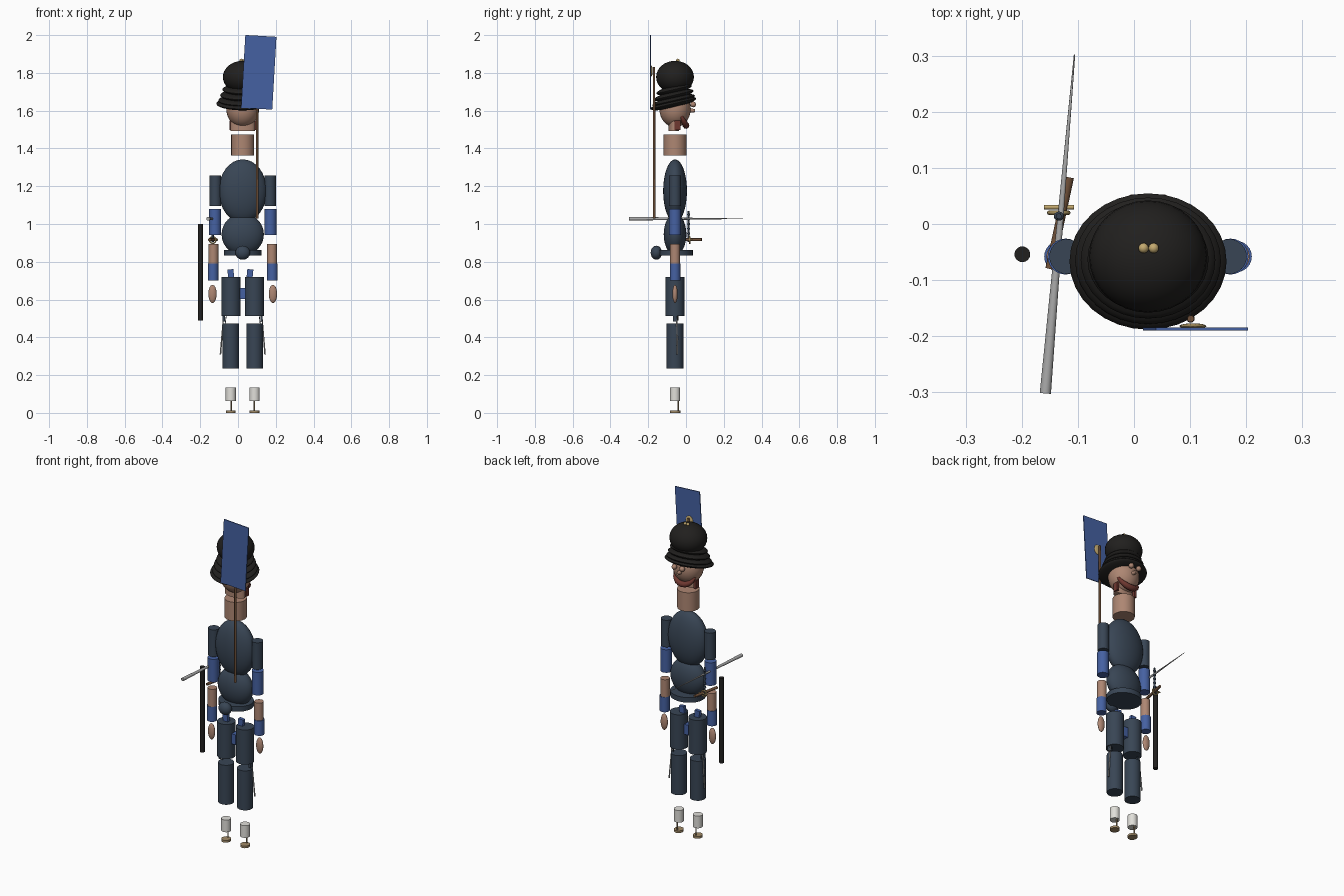
import bpy, math
from mathutils import Vector

if "Cube" in bpy.data.objects:
    bpy.data.objects.remove(bpy.data.objects["Cube"])

CX, CY = 0.025, -0.058   # body axis


def mat(name, r, g, b):
    m = bpy.data.materials.new(name)
    m.diffuse_color = (r, g, b, 1)
    m.use_nodes = True
    m.node_tree.nodes["Principled BSDF"].inputs["Base Color"].default_value = m.diffuse_color
    return m


NAVY = mat("navy", 0.04, 0.06, 0.09)
BLUE = mat("blue", 0.06, 0.12, 0.36)
SKIN = mat("skin", 0.42, 0.24, 0.17)
BLACK = mat("black", 0.015, 0.014, 0.013)
RED = mat("beard_red", 0.16, 0.04, 0.03)
WOOD = mat("wood", 0.16, 0.08, 0.04)
GOLD = mat("gold", 0.55, 0.4, 0.16)
WHITE = mat("white", 0.75, 0.74, 0.7)
STEEL = mat("steel", 0.4, 0.4, 0.4)
TAN = mat("tan", 0.36, 0.26, 0.14)


def finish(name, m, smooth=True):
    o = bpy.context.object
    o.name = name
    o.data.materials.append(m)
    if smooth:
        bpy.ops.object.transform_apply(location=False, rotation=False, scale=True)
        bpy.ops.object.shade_smooth_by_angle(angle=math.radians(40))
    return o


def ball(name, loc, size, m, rot=(0, 0, 0)):
    bpy.ops.mesh.primitive_uv_sphere_add(segments=32, ring_count=16, radius=1, location=loc, rotation=rot)
    bpy.context.object.scale = size if isinstance(size, tuple) else (size,) * 3
    return finish(name, m)


def tube(name, loc, r, z0, z1, m, ry=None):
    bpy.ops.mesh.primitive_cylinder_add(vertices=24, radius=1, depth=1, location=(loc[0], loc[1], (z0 + z1) / 2))
    bpy.context.object.scale = (r, ry or r, z1 - z0)
    return finish(name, m)


def rod(name, a, b, r0, r1, m):
    a, b = Vector(a), Vector(b)
    d = b - a
    bpy.ops.mesh.primitive_cone_add(vertices=16, radius1=r0, radius2=r1, depth=d.length, location=(a + b) / 2,
                                    rotation=d.to_track_quat('Z', 'Y').to_euler())
    return finish(name, m)


def box(name, loc, size, m, rot=(0, 0, 0)):
    bpy.ops.mesh.primitive_cube_add(size=1, location=loc, rotation=rot)
    bpy.context.object.scale = size
    return finish(name, m, False)


# torso, waist, belt and pouch
ball("chest", (CX, CY, 1.175), (0.127, 0.063, 0.167), NAVY)
ball("belly", (CX, CY, 0.945), (0.112, 0.06, 0.11), NAVY)
tube("belt", (CX, -0.053), 0.1, 0.832, 0.862, NAVY, 0.09)
ball("belt_pouch", (CX, -0.157, 0.848), (0.039, 0.03, 0.037), NAVY)

# neck, jaw and head
tube("neck", (CX, CY), 0.061, 1.362, 1.475, SKIN)
tube("jaw", (CX, -0.064), 0.064, 1.492, 1.55, SKIN, 0.028)
ball("head", (CX, CY, 1.61), (0.087, 0.083, 0.098), SKIN)
for s in (-1, 1):
    ball("eye", (CX + s * 0.026, 0.038, 1.633), 0.015, SKIN)
    ball("hat_bead", (CX + 0.001 + s * 0.009, -0.043, 1.866), 0.009, GOLD)
rod("nose", (CX, 0.01, 1.602), (CX, 0.048, 1.6), 0.014, 0.008, SKIN)

# beard: tapered arc round the face
cu = bpy.data.curves.new("beard", 'CURVE')
cu.dimensions = '3D'
cu.bevel_depth = 0.018
cu.bevel_resolution = 3
cu.use_fill_caps = True
sp = cu.splines.new('POLY')
N = 13
sp.points.add(N - 1)
for i, p in enumerate(sp.points):
    t = math.pi * i / (N - 1)
    p.co = (CX - 0.066 * math.cos(t), -0.03 + 0.03 * math.sin(t), 1.58 - 0.058 * math.sin(t), 1)
    p.radius = 0.3 + 0.7 * math.sin(t)
cu.materials.append(RED)
bpy.context.collection.objects.link(bpy.data.objects.new("beard", cu))
for s in (-1, 1):
    box("sideburn", (CX + s * 0.062, -0.045, 1.522), (0.014, 0.03, 0.05), RED)

# hat: dome and tilted brim layers
ball("hat_dome", (CX, CY, 1.778), (0.105, 0.1, 0.086), BLACK)
for z, r in ((1.712, 0.108), (1.682, 0.12), (1.654, 0.13), (1.637, 0.14)):
    ball("hat_brim", (CX, -0.062 - (r - 0.1) * 0.12, z), (r, r * 0.89, 0.022), BLACK, (math.radians(13), 0, 0))

# arms
for s in (-1, 1):
    x = lambda d: CX + s * d
    tube("upper_arm", (x(0.145), CY), 0.031, 1.095, 1.257, NAVY)
    tube("sleeve", (x(0.147), CY), 0.032, 0.942, 1.08, BLUE)
    tube("forearm", (x(0.155), CY), 0.026, 0.79, 0.895, SKIN)
    tube("cuff", (x(0.157), CY), 0.028, 0.70, 0.79, BLUE)
    ball("hand", (x(0.16), CY, 0.63), (0.022, 0.014, 0.048), SKIN)

# legs
for s in (-1, 1):
    x = lambda d: CX + s * d
    tube("thigh", (x(0.062), CY), 0.05, 0.512, 0.72, NAVY)
    tube("shin", (x(0.063), CY), 0.044, 0.235, 0.472, NAVY)
    box("coat_tab", (x(0.038 if s > 0 else 0.063), CY, 0.735), (0.032, 0.02, 0.05), BLUE, (0, 0.1 * s, 0))
    box("knee_strap", (x(0.1), CY, 0.5), (0.012, 0.022, 0.03), NAVY)
    rod("lace", (x(0.1), -0.05, 0.53), (x(0.118), -0.045, 0.31), 0.003, 0.004, STEEL)
    rod("lace", (x(0.085), -0.05, 0.53), (x(0.105), -0.045, 0.38), 0.002, 0.002, NAVY)
    tube("spat", (x(0.063), CY), 0.027, 0.062, 0.135, WHITE)
    tube("shoe_stem", (x(0.062), -0.042), 0.004, 0.01, 0.065, TAN)
    tube("shoe_sole", (x(0.063), CY), 0.026, 0.0, 0.013, TAN, 0.028)
box("coat_middle_tab", (CX, CY, 0.632), (0.028, 0.04, 0.06), BLUE)

# flag and pole
rod("flag_pole", (0.101, -0.169, 1.03), (0.101, -0.169, 1.83), 0.007, 0.006, WOOD)
box("flag", (0.11 - 0.0, -0.187, 1.803), (0.165, 0.005, 0.386), BLUE, (0, 0.058, 0))
ball("flag_emblem", (0.105, -0.182, 1.81), (0.024, 0.005, 0.03), GOLD)

# scabbard, blade and hilt
tube("scabbard", (-0.199, -0.054), 0.014, 0.49, 1.0, BLACK)
rod("blade", (-0.158, -0.302, 1.028), (-0.106, 0.302, 1.028), 0.01, 0.0012, STEEL)
rod("wood_stock", (-0.15, -0.08, 0.917), (-0.115, 0.083, 0.917), 0.008, 0.008, WOOD)
rod("hilt_grip", (-0.134, 0.014, 0.905), (-0.134, 0.014, 1.068), 0.006, 0.005, NAVY)
for i in range(5):
    ball("grip_bead", (-0.134, 0.014, 0.95 + i * 0.025), (0.009, 0.008, 0.007), NAVY)
rod("hilt_guard", (-0.16, 0.03, 0.917), (-0.107, 0.03, 0.917), 0.004, 0.004, GOLD)
bpy.ops.mesh.primitive_torus_add(location=(-0.134, 0.02, 0.915), rotation=(math.pi / 2, 0, 0),
                                 major_radius=0.017, minor_radius=0.004, major_segments=24, minor_segments=8)
finish("hilt_ring", GOLD)
